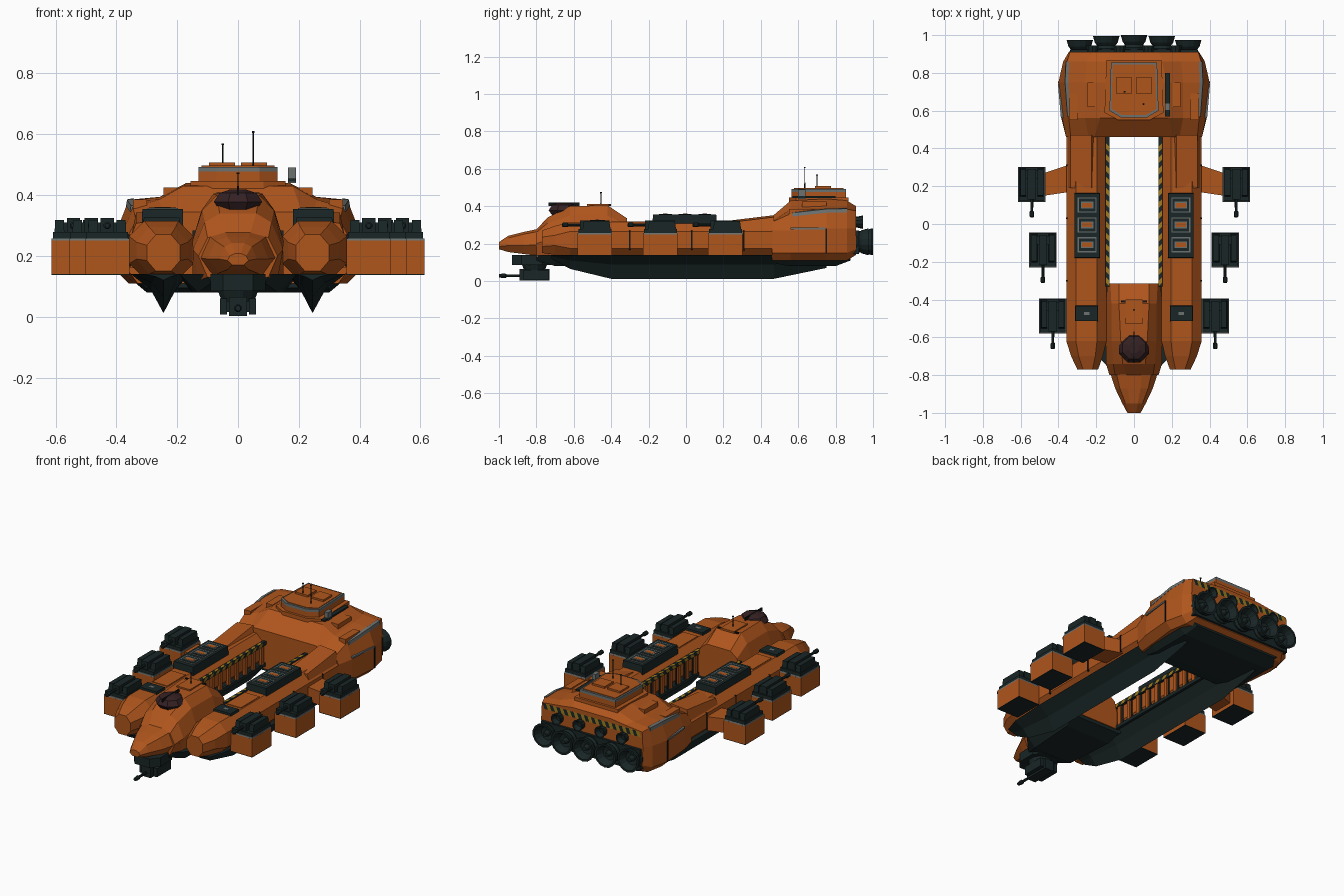
import bpy, bmesh, math
from mathutils import Vector

if "Cube" in bpy.data.objects:
    bpy.data.objects.remove(bpy.data.objects["Cube"])


def mat(name, c):
    m = bpy.data.materials.new(name)
    m.diffuse_color = (*c, 1)
    m.use_nodes = True
    m.node_tree.nodes["Principled BSDF"].inputs["Base Color"].default_value = m.diffuse_color
    return m


ORANGE = mat("hull orange", (0.43, 0.092, 0.012))
DARK = mat("dark green grey", (0.010, 0.019, 0.019))
GREY = mat("trim grey", (0.15, 0.17, 0.165))
GLASS = mat("canopy maroon", (0.035, 0.015, 0.017))
YELLOW = mat("hazard yellow", (0.36, 0.20, 0.012))
BLACK = mat("seam black", (0.006, 0.008, 0.008))


def finish(name, bm, mats, mirror=False, solid=True):
    if mirror:
        g = bmesh.ops.duplicate(bm, geom=bm.verts[:] + bm.edges[:] + bm.faces[:])["geom"]
        for v in g:
            if isinstance(v, bmesh.types.BMVert):
                v.co.x *= -1
    if solid:
        bmesh.ops.recalc_face_normals(bm, faces=bm.faces[:])
    me = bpy.data.meshes.new(name)
    bm.to_mesh(me)
    bm.free()
    for m in mats if isinstance(mats, list) else [mats]:
        me.materials.append(m)
    ob = bpy.data.objects.new(name, me)
    bpy.context.collection.objects.link(ob)
    return ob


def skin(bm, rings):
    """Join rings of equal point count, with end caps."""
    R = [[bm.verts.new(p) for p in r] for r in rings]
    n = len(R[0])
    for a, b in zip(R, R[1:]):
        for i in range(n):
            bm.faces.new((a[i], a[(i + 1) % n], b[(i + 1) % n], b[i]))
    bm.faces.new(R[0])
    bm.faces.new(R[-1])


def loft(name, stations, m, sym=False, mirror=False):
    """stations: (y, [(x, z)...]); sym closes half sections across x = 0."""
    bm = bmesh.new()
    rings = []
    for y, pts in stations:
        if sym:
            pts = pts + [(-x, z) for x, z in reversed(pts)]
        rings.append([(x, y, z) for x, z in pts])
    skin(bm, rings)
    return finish(name, bm, m, mirror)


def prism(name, pts, z0, z1, m, mirror=False, top=1.0):
    c = Vector((sum(p[0] for p in pts), sum(p[1] for p in pts))) / len(pts)
    up = [c + (Vector(p) - c) * top for p in pts]
    bm = bmesh.new()
    skin(bm, [[(*p, z0) for p in pts], [(p.x, p.y, z1) for p in up]])
    return finish(name, bm, m, mirror)


def box(name, x, y, z, m, mirror=False, top=1.0):
    return prism(name, [(x[0], y[0]), (x[1], y[0]), (x[1], y[1]), (x[0], y[1])],
                 z[0], z[1], m, mirror, top)


def lathe(name, prof, loc, axis, m, n=12, mirror=False):
    """prof: (radius, distance along axis)."""
    bm = bmesh.new()
    rings = []
    for r, t in prof:
        ring = []
        for i in range(n):
            a = 2 * math.pi * (i + 0.5) / n
            u, v = r * math.cos(a), r * math.sin(a)
            ring.append(Vector(loc) + Vector((u, t, v) if axis == "y" else (u, v, t)))
        rings.append(ring)
    skin(bm, rings)
    return finish(name, bm, m, mirror)


def hazard(name, o, du, dv, n, mirror=False):
    """Slanted alternating stripes on a flat strip."""
    bm = bmesh.new()
    o, du, dv = Vector(o), Vector(du) / n, Vector(dv)
    for i in range(n):
        a, b = o + du * i, o + du * (i + 1)
        f = bm.faces.new([bm.verts.new(p) for p in (a, b, b + dv + du * .6, a + dv + du * .6)])
        f.material_index = i % 2
    return finish(name, bm, [YELLOW, DARK], mirror, False)


def octo(xi, xo, zb, zt, cx, cz):
    return [(xi + cx, zb), (xo - cx, zb), (xo, zb + cz), (xo, zt - cz),
            (xo - cx, zt), (xi + cx, zt), (xi, zt - cz), (xi, zb + cz)]


# Long side hulls with faceted noses, and their V keels
full = octo(.146, .358, .125, .315, .05, .05)
loft("side_hull", [(-.77, octo(.19, .30, .15, .27, .03, .035)),
                   (-.70, octo(.165, .333, .14, .295, .04, .05)),
                   (-.62, full), (.50, full)], ORANGE, mirror=True)
loft("keel", [(y, [(.245 - .085 * w, .14), (.245 - .04 * w, t + .6 * (.14 - t)), (.245, t),
                   (.245 + .042 * w, t + .6 * (.14 - t)), (.245 + .107 * w, .14)])
              for y, t, w in ((-.72, .12, .6), (-.62, .065, .9), (-.40, .012, 1),
                              (.47, .012, 1), (.75, .07, 1))], DARK, mirror=True)
loft("hull_ramp", [(y, [(.21, .30), (.35, .27), (.335, z - .01), (.225, z)])
                   for y, z in ((.19, .318), (.47, .352))], ORANGE, mirror=True)
for y in (-.30, .03, .31):
    box("hull_seam", (.352, .361), (y - .004, y + .004), (.165, .27), BLACK, True)

# Inner bay walls: ledge, hazard stripes and ribs
box("bay_ledge", (.13, .15), (-.33, .46), (.262, .284), DARK, True)
hazard("ledge_stripe_top", (.130, -.33, .2855), (0, .77, 0), (.018, 0, 0), 26, True)
hazard("ledge_stripe_side", (.1285, -.33, .262), (0, .77, 0), (0, 0, .022), 26, True)
box("bay_lower_rail", (.134, .15), (-.33, .46), (.13, .15), DARK, True)
for i in range(10):
    y = -.29 + i * .08
    box("bay_rib", (.134, .15), (y - .012, y + .012), (.15, .262), ORANGE, True)
    box("bay_rib_gap", (.142, .15), (y + .013, y + .024), (.15, .262), DARK, True)

# Forward cabin and nose
loft("cabin", [(-.80, [(.10, .13), (.13, .20), (.10, .26), (.04, .275)]),
               (-.74, [(.13, .12), (.148, .22), (.11, .31), (.06, .34)]),
               (-.62, [(.15, .12), (.15, .25), (.118, .35), (.07, .40)]),
               (-.42, [(.15, .12), (.15, .25), (.12, .35), (.08, .405)]),
               (-.315, [(.14, .13), (.14, .24), (.125, .30), (.08, .335)])], ORANGE, sym=True)
loft("nose", [(-1.0, [(.018, .17), (.035, .185), (.027, .20), (.01, .208)]),
              (-.95, [(.035, .155), (.062, .19), (.045, .23), (.02, .242)]),
              (-.87, [(.06, .145), (.10, .19), (.075, .25), (.035, .262)]),
              (-.76, [(.09, .13), (.135, .195), (.10, .27), (.045, .285)])], ORANGE, sym=True)
lathe("canopy", [(.06, .345), (.086, .378), (.065, .407), (.03, .418)], (0, -.655, 0), "z", GLASS, 8)
box("canopy_spine", (-.003, .003), (-.735, -.57), (.40, .42), BLACK)
box("cabin_hatch", (-.045, .045), (-.53, -.40), (.40, .411), ORANGE)
box("cabin_rear_trim", (-.07, .07), (-.415, -.405), (.40, .409), BLACK)
loft("front_belly", [(-.80, [(.09, .11), (.10, .14)]), (-.70, [(.13, .08), (.19, .14)]),
                     (-.40, [(.15, .08), (.20, .14)]), (-.32, [(.16, .11), (.20, .14)])],
     DARK, sym=True)

# Chin gun
prism("chin_mount", [(-.05, -.93), (.05, -.93), (.09, -.88), (.09, -.77), (.05, -.72),
                     (-.05, -.72), (-.09, -.77), (-.09, -.88)], .085, .14, DARK)
lathe("chin_neck", [(.055, .05), (.07, .09)], (0, -.81, 0), "z", DARK)
box("chin_gun_body", (-.03, .03), (-.89, -.73), (.002, .065), DARK)
box("chin_gun_cheek", (.036, .06), (-.87, -.735), (.008, .06), DARK, True)
box("chin_gun_bridge", (-.055, .055), (-.83, -.76), (.015, .05), DARK)
lathe("chin_barrel", [(.009, -1.0), (.013, -.98), (.013, -.965), (.008, -.96), (.008, -.88)],
      (0, 0, .028), "y", DARK, 8)

# Stern body
loft("stern", [(.46, [(.33, .11), (.36, .15), (.36, .27), (.335, .315), (.24, .325), (.21, .345)]),
               (.56, [(.34, .11), (.385, .15), (.38, .27), (.345, .36), (.26, .385), (.18, .43)]),
               (.75, [(.36, .11), (.40, .15), (.40, .28), (.36, .383), (.26, .393), (.17, .44)]),
               (.86, [(.34, .11), (.375, .15), (.375, .28), (.355, .385), (.25, .395), (.15, .43)]),
               (.91, [(.31, .14), (.34, .17), (.345, .28), (.34, .375), (.22, .388), (.13, .40)])],
     ORANGE, sym=True)
loft("stern_belly", [(.47, [(.30, .095), (.34, .13)]), (.55, [(.30, .08), (.35, .13)]),
                     (.80, [(.30, .08), (.36, .13)]), (.88, [(.28, .11), (.33, .14)])],
     DARK, sym=True)
# Grey trim along the shoulder edges
loft("stern_trim", [(y, [(x - .012, z - .01), (x + .008, z - .018), (x + .005, z + .002), (x - .012, z + .005)])
                    for y, x, z in ((.57, .347, .363), (.75, .36, .383), (.86, .355, .385))],
     GREY, mirror=True)
prism("stern_side_trim", [(.37, .56), (.387, .56), (.403, .745), (.386, .745)],
      .276, .286, GREY, True)
box("stern_seam", (.39, .403), (.746, .754), (.15, .28), BLACK, True)
box("stern_hatch", (.20, .245), (.62, .75), (.395, .425), ORANGE, True)
box("stern_shoulder_plate", (.30, .345), (.55, .69), (.35, .386), ORANGE, True)

# Command tower
deck = [(-.07, .565), (.07, .565), (.13, .60), (.122, .855), (-.122, .855), (-.13, .60)]
inner = [(x * .92, .71 + (y - .71) * .92) for x, y in deck]
prism("tower_foot", [(x * 1.2, .71 + (y - .71) * 1.1) for x, y in deck], .41, .446, ORANGE)
prism("tower", deck, .42, .477, ORANGE)
prism("tower_band", deck, .477, .493, GREY)
prism("tower_roof", inner, .49, .497, ORANGE)
box("roof_plate", (.01, .095), (.69, .775), (.494, .508), ORANGE, True)
box("side_sensor", (.165, .19), (.57, .80), (.445, .455), DARK)
box("sensor_head", (.165, .19), (.60, .64), (.44, .49), GREY)
for x, y, z0, z1 in ((.05, .635, .49, .61), (-.05, .70, .49, .57), (0, -.455, .40, .475)):
    lathe("antenna", [(.004, z0), (.0025, z0 + .04), (.0025, z1 - .006), (.005, z1 - .005),
                      (.005, z1)], (x, y, 0), "z", BLACK, 6)

# Engines and stern hazard stripe
box("engine_plate", (-.335, .335), (.89, .925), (.145, .27), DARK)
bell = [(.05, .90), (.058, .935), (.05, .95), (.062, .965), (.072, 1.0),
        (.060, 1.0), (.04, .96), (.018, .955), (.012, .985)]
lathe("engine_centre", bell, (0, 0, .21), "y", DARK, 14)
lathe("engine_inner", bell, (.147, -.005, .21), "y", DARK, 14, True)
lathe("engine_outer", bell, (.287, -.025, .21), "y", DARK, 14, True)
for x in (.075, .22):
    lathe("small_thruster", [(.028, .89), (.03, .92), (.036, .945), (.028, .945), (.015, .92)],
          (x, 0, .315), "y", DARK, 10, True)
hazard("stern_stripe", (-.335, .9135, .342), (.655, 0, 0), (0, 0, .034), 28)

# Deck containers with three vents each
box("container", (.18, .316), (-.18, .165), (.30, .355), DARK, True, .98)
for y in (.10, -.005, -.11):
    box("vent_frame", (.198, .298), (y - .04, y + .04), (.35, .357), GREY, True)
    box("vent_core", (.204, .292), (y - .034, y + .034), (.352, .3585), DARK, True)
    box("vent_bezel", (.215, .281), (y - .018, y + .018), (.354, .3595), GREY, True)
    box("vent_light", (.222, .274), (y - .012, y + .012), (.355, .3605), ORANGE, True)
box("deck_hatch", (.19, .312), (-.515, -.432), (.31, .327), DARK, True, .95)
box("deck_hatch_mark", (.236, .266), (-.483, -.465), (.325, .3285), GREY, True)
box("front_deck_plate", (.20, .30), (-.40, -.22), (.31, .319), ORANGE, True)

# Six side gun pods
for cx, cy in ((.541, .21), (.482, -.138), (.43, -.488)):
    w, h = .073, .093
    box("pod_body", (cx - w, cx + w), (cy - h, cy + h), (.14, .25), ORANGE, True)
    box("pod_bottom", (cx - w, cx + w), (cy - h, cy + h), (.137, .141), DARK, True)
    box("pod_rim", (cx - w, cx + w), (cy - h, cy + h), (.249, .258), GREY, True, .98)
    box("turret_base", (cx - .068, cx + .068), (cy - .087, cy + .09), (.256, .278), DARK, True)
    for x in (.046, -.046):
        box("turret_cheek", (cx + x - .016, cx + x + .016), (cy - .065, cy + .085),
            (.275, .318), DARK, True, .92)
    box("turret_core", (cx - .022, cx + .022), (cy - .08, cy + .08), (.275, .324), DARK, True)
    box("turret_rear", (cx - .058, cx + .058), (cy + .03, cy + .075), (.275, .31), DARK, True)
    lathe("turret_barrel", [(.008, -.175), (.013, -.17), (.013, -.145), (.008, -.14), (.009, -.07)],
          (cx, cy, .30), "y", DARK, 8, True)
prism("pod_arm", [(.34, .17), (.475, .15), (.475, .27), (.34, .315)], .16, .245, ORANGE, True)
